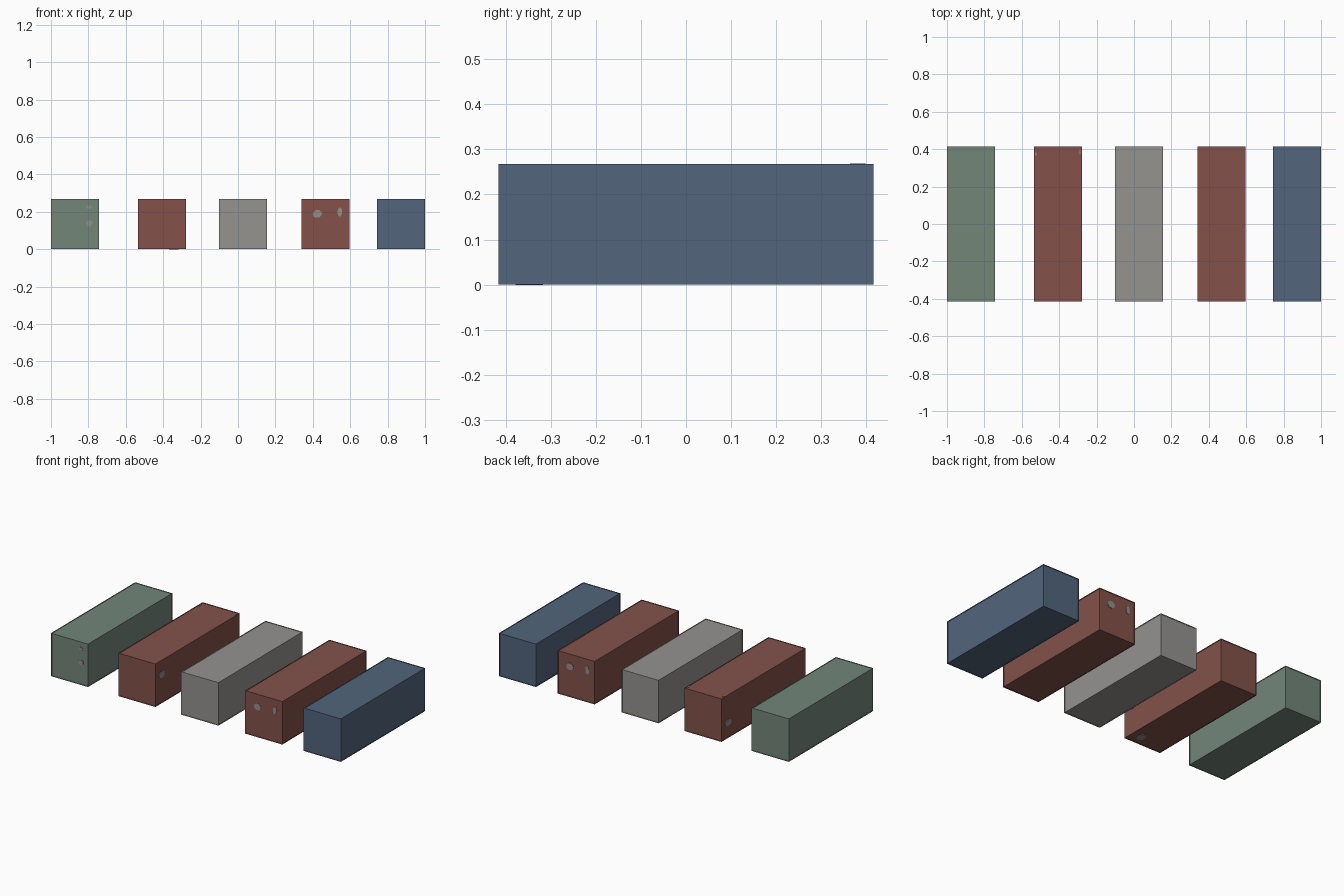
import bpy, bmesh, math, random
from mathutils import Vector

if "Cube" in bpy.data.objects:
    bpy.data.objects.remove(bpy.data.objects["Cube"])

random.seed(4)
W, L, H = 0.256, 0.83, 0.268     # container size
RIM, DEPTH = 0.007, 0.002        # frame width and panel recess


def srgb(name, r, g, b):
    m = bpy.data.materials.new(name)
    lin = [((c / 255 + 0.055) / 1.055) ** 2.4 for c in (r, g, b)]
    m.diffuse_color = (*lin, 1)
    m.use_nodes = True
    m.node_tree.nodes["Principled BSDF"].inputs["Base Color"].default_value = m.diffuse_color
    return m


green = srgb("faded green", 115, 134, 121)
red = srgb("oxide red", 131, 82, 74)
grey = srgb("warm grey", 149, 147, 144)
blue = srgb("steel blue", 82, 101, 124)
bare = srgb("bare metal grey", 146, 142, 138)


def finish(bm, name, mat):
    me = bpy.data.meshes.new(name)
    bm.to_mesh(me)
    bm.free()
    me.materials.append(mat)
    ob = bpy.data.objects.new(name, me)
    bpy.context.collection.objects.link(ob)
    return ob


def container(name, x, mat):
    # box with a slightly recessed panel inside a rim on every side
    bm = bmesh.new()
    bmesh.ops.create_cube(bm, size=1)
    for v in bm.verts:
        v.co = (v.co.x * W + x, v.co.y * L, v.co.z * H + H / 2)
    bm.normal_update()
    panels = bm.faces[:]
    bmesh.ops.inset_individual(bm, faces=panels, thickness=RIM)
    for f in panels:
        n = f.normal.copy()
        res = bmesh.ops.extrude_discrete_faces(bm, faces=[f])
        for v in res["faces"][0].verts:
            v.co -= n * DEPTH
    bmesh.ops.recalc_face_normals(bm, faces=bm.faces[:])
    finish(bm, name, mat)


def patch(name, centre, normal, up, rw, rh):
    # irregular worn-paint plate lying on a panel
    n, up = Vector(normal), Vector(up)
    side = up.cross(n)
    c = Vector(centre) - n * DEPTH
    bm = bmesh.new()
    ring = []
    for i in range(10):
        a = math.tau * i / 10
        k = random.uniform(0.85, 1.1)
        ring.append(bm.verts.new(c + side * rw * k * math.cos(a) + up * rh * k * math.sin(a)))
    f = bm.faces.new(ring)
    top = bmesh.ops.extrude_face_region(bm, geom=[f])["geom"]
    for v in top:
        if isinstance(v, bmesh.types.BMVert):
            v.co += n * 0.0025
    bmesh.ops.recalc_face_normals(bm, faces=bm.faces[:])
    finish(bm, name, bare)


# Row of containers
XG, XR1, XM, XR2, XB = -0.872, -0.407, 0.027, 0.468, 0.872
for nm, x, m in (("green_container", XG, green), ("left_red_container", XR1, red),
                 ("grey_container", XM, grey), ("right_red_container", XR2, red),
                 ("blue_container", XB, blue)):
    container(nm, x, m)

Z = (0, 0, 1)
# Worn patches on both ends of the right red container
for s, end in ((-1, "front"), (1, "back")):
    for dx, z, rw, rh in ((-0.043, 0.19, 0.027, 0.022), (0.077, 0.2, 0.013, 0.026)):
        patch("worn_patch_" + end, (XR2 - s * dx, s * L / 2, z), (0, s, 0), Z, rw, rh)

# Worn patches on the front of the green container
patch("worn_patch_green", (-0.795, -L / 2, 0.225), (0, -1, 0), Z, 0.017, 0.01)
patch("worn_patch_green", (-0.793, -L / 2, 0.138), (0, -1, 0), Z, 0.018, 0.018)

# Worn patches on the sides and underside of the left red container
patch("worn_patch_side", (XR1 + W / 2, -0.353, 0.178), (1, 0, 0), Z, 0.032, 0.021)
patch("worn_patch_side", (XR1 - W / 2, 0.347, 0.097), (-1, 0, 0), Z, 0.032, 0.021)
patch("worn_patch_under", (-0.347, -0.348, 0), (0, 0, -1), (0, 1, 0), 0.027, 0.03)
# Small chips on its roof corners
patch("worn_chip_roof", (-0.289, 0.385, H), Z, (0, 1, 0), 0.004, 0.012)
patch("worn_chip_roof", (-0.525, 0.375, H), Z, (0, 1, 0), 0.004, 0.012)
